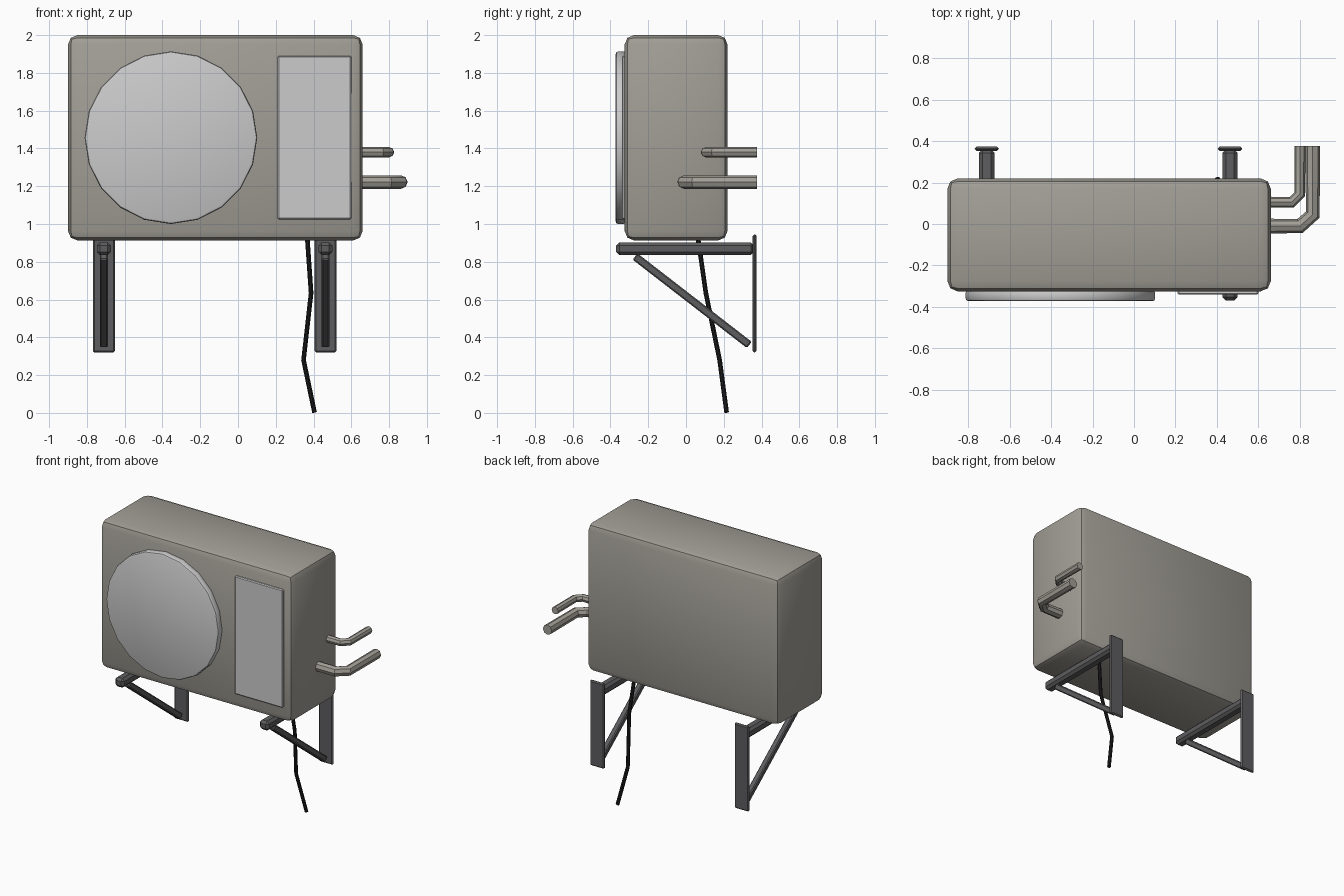
import bpy, math
from mathutils import Vector

if "Cube" in bpy.data.objects:
    bpy.data.objects.remove(bpy.data.objects["Cube"])


def material(name, rgb):
    m = bpy.data.materials.new(name)
    m.diffuse_color = (*rgb, 1)
    m.use_nodes = True
    m.node_tree.nodes["Principled BSDF"].inputs["Base Color"].default_value = m.diffuse_color
    return m


CASING = material("warm_casing", (0.36, 0.345, 0.305))
STEEL = material("dark_steel", (0.11, 0.11, 0.115))
RUBBER = material("black_rubber", (0.012, 0.012, 0.013))


def finish(ob, name, mat=None, bevel=0, segments=1):
    ob.name = name
    if mat:
        ob.data.materials.append(mat)
    bpy.ops.object.transform_apply(location=False, rotation=True, scale=True)
    if bevel:
        mod = ob.modifiers.new("bevel", "BEVEL")
        mod.width, mod.segments = bevel, segments
        mod.limit_method = "ANGLE"
        mod.angle_limit = math.radians(40)
        bpy.ops.object.modifier_apply(modifier="bevel")
    bpy.ops.object.shade_smooth_by_angle(angle=math.radians(35))
    return ob


def box(name, lo, hi, mat=None, bevel=0, segments=1):
    lo, hi = Vector(lo), Vector(hi)
    bpy.ops.mesh.primitive_cube_add(size=1, location=(lo + hi) / 2)
    ob = bpy.context.object
    ob.scale = hi - lo
    return finish(ob, name, mat, bevel, segments)


def beam(name, a, b, width, mat, bevel):
    a, b = Vector(a), Vector(b)
    bpy.ops.mesh.primitive_cube_add(size=1, location=(a + b) / 2)
    ob = bpy.context.object
    ob.scale = (width, width, (b - a).length)
    ob.rotation_euler = (math.atan2(-(b - a).y, (b - a).z), 0, 0)
    return finish(ob, name, mat, bevel)


def tube(name, points, radius, mat):
    cu = bpy.data.curves.new(name, "CURVE")
    cu.dimensions = "3D"
    cu.bevel_depth, cu.bevel_resolution = radius, 2
    cu.use_fill_caps = True
    sp = cu.splines.new("POLY")
    sp.points.add(len(points) - 1)
    for p, co in zip(sp.points, points):
        p.co = (*co, 1)
    ob = bpy.data.objects.new(name, cu)
    bpy.context.collection.objects.link(ob)
    bpy.ops.object.select_all(action="DESELECT")
    ob.select_set(True)
    bpy.context.view_layer.objects.active = ob
    bpy.ops.object.convert(target="MESH")
    return finish(bpy.context.object, name, mat)


# Casing
box("casing", (-0.9, -0.325, 0.913), (0.66, 0.22, 2.0), CASING, 0.05, 2)

# Fan cover
bpy.ops.mesh.primitive_cylinder_add(vertices=20, radius=0.457, depth=0.055,
                                    location=(-0.355, -0.345, 1.457),
                                    rotation=(math.pi / 2, 0, 0))
finish(bpy.context.object, "fan_cover", None, 0.014, 2)

# Service panel
box("service_panel", (0.21, -0.34, 1.025), (0.6, -0.31, 1.89), None, 0.006)

# Wall brackets
for side, x in (("left", -0.71), ("right", 0.463)):
    box(side + "_bracket_plate", (x - 0.058, 0.353, 0.32),
        (x + 0.058, 0.373, 0.945), STEEL, 0.008)
    box(side + "_bracket_arm", (x - 0.037, -0.37, 0.835),
        (x + 0.037, 0.36, 0.903), STEEL, 0.017)
    beam(side + "_bracket_brace", (x, -0.27, 0.828), (x, 0.335, 0.36),
         0.042, STEEL, 0.007)

# Refrigerant pipes
tube("large_pipe", [(0.63, -0.01, 1.222), (0.80, -0.01, 1.222),
                    (0.862, 0.045, 1.222), (0.862, 0.375, 1.222)], 0.036, CASING)
tube("small_pipe", [(0.63, 0.105, 1.38), (0.76, 0.105, 1.38),
                    (0.80, 0.145, 1.38), (0.80, 0.375, 1.38)], 0.027, CASING)

# Power cable
tube("power_cable", [(0.365, 0.06, 0.95), (0.387, 0.105, 0.635),
                     (0.347, 0.178, 0.28), (0.405, 0.215, 0.003)], 0.013, RUBBER)
